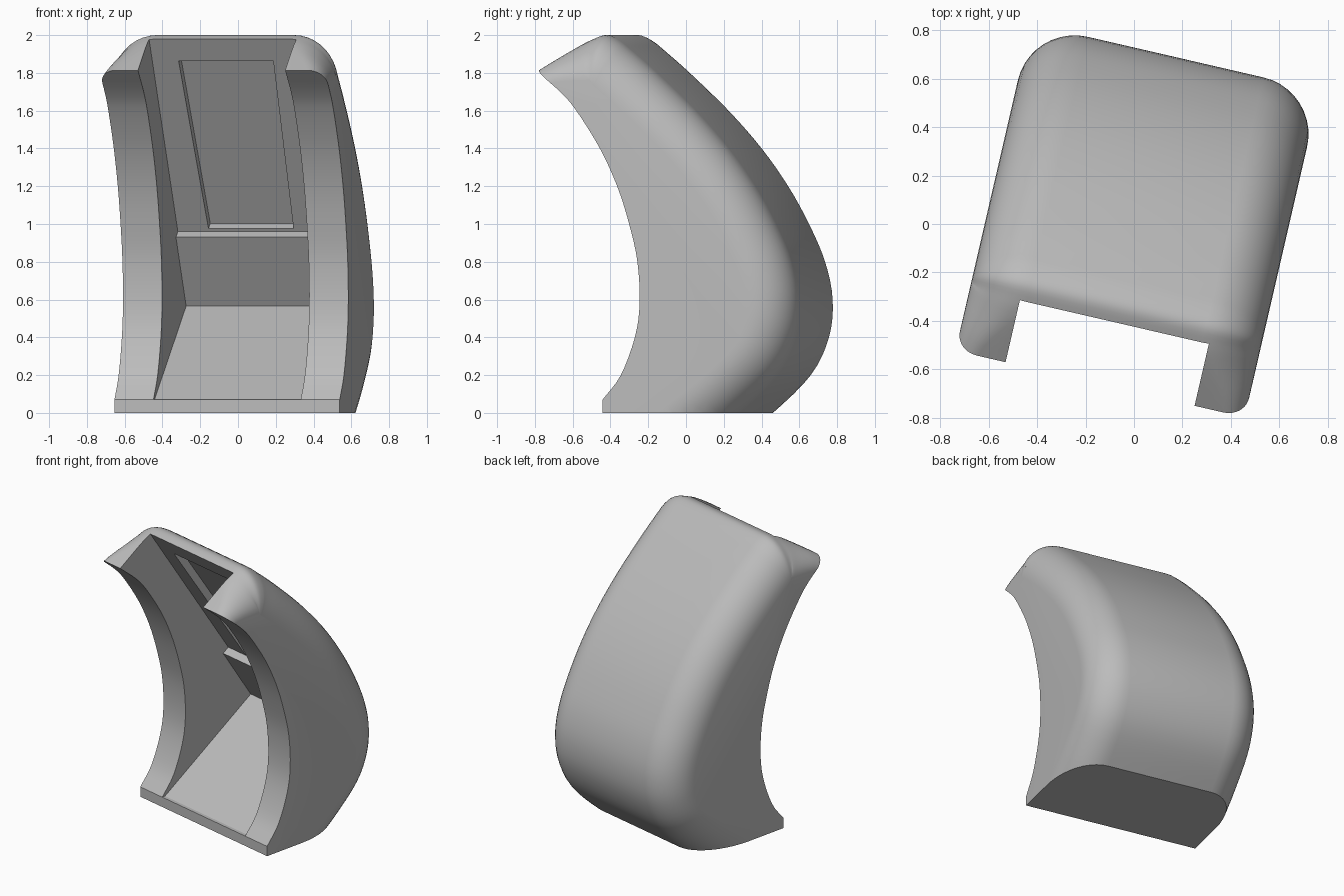
import bpy, bmesh, math
from mathutils import Vector

old = bpy.data.objects.get("Cube")
if old:
    bpy.data.objects.remove(old)

HALF = 0.612          # half the shell width
TURN = math.radians(-13)


def smooth_path(points, steps):
    """Catmull-Rom curve through tuples of any length."""
    pts = [Vector(p) for p in points]
    pts = [2 * pts[0] - pts[1]] + pts + [2 * pts[-1] - pts[-2]]
    path = []
    for a, b, c, d in zip(pts, pts[1:], pts[2:], pts[3:]):
        for k in range(steps):
            t = k / steps
            path.append(0.5 * (2 * b + (c - a) * t + (2 * a - 5 * b + 4 * c - d) * t**2
                               + (3 * b - a - 3 * c + d) * t**3))
    return path + [pts[-2]]


def loft(name, rings):
    """Closed solid through rings of equal point count."""
    bm = bmesh.new()
    loops = [[bm.verts.new(p) for p in ring] for ring in rings]
    n = len(loops[0])
    for a, b in zip(loops, loops[1:]):
        for i in range(n):
            j = (i + 1) % n
            bm.faces.new((a[i], a[j], b[j], b[i]))
    bm.faces.new(loops[0])
    bm.faces.new(loops[-1])
    bmesh.ops.recalc_face_normals(bm, faces=bm.faces)
    mesh = bpy.data.meshes.new(name)
    bm.to_mesh(mesh)
    bm.free()
    obj = bpy.data.objects.new(name, mesh)
    bpy.context.collection.objects.link(obj)
    return obj


def prism(name, outline, half_widths):
    return loft(name, [[(s * w, y, z) for (y, z), w in zip(outline, half_widths)]
                       for s in (-1, 1)])


def cut(obj, cutter):
    cutter.hide_render = True
    mod = obj.modifiers.new("cut", "BOOLEAN")
    mod.operation = "DIFFERENCE"
    mod.solver = "EXACT"
    mod.object = cutter
    bpy.context.view_layer.objects.active = obj
    bpy.ops.object.modifier_apply(modifier=mod.name)
    bpy.data.objects.remove(cutter)


# Side profile of the top and back, from the front lip over the crest to below the base
outer = [(-.9, 1.664), (-.68, 1.81), (-.5, 1.93), (-.41, 1.98), (-.34, 2), (-.27, 1.97),
         (-.2, 1.915), (-.067, 1.8), (.144, 1.6), (.323, 1.4), (.467, 1.2), (.58, 1),
         (.667, .8), (.708, .6), (.688, .4), (.59, .2), (.385, 0), (.19, -.15), (0, -.3)]
radii = [.09, .09, .2] + [.24] * (len(outer) - 3)

# Where the rounded edge meets the flat sides; the crest closes up to a tight corner
crest, inner_crest = Vector(outer[4]), Vector((-.37, 1.745))
rows = []
for i, (p, r) in enumerate(zip(outer, radii)):
    p = Vector(p)
    d = (Vector(outer[min(i + 1, len(outer) - 1)]) - Vector(outer[max(i - 1, 0)])).normalized()
    inner = p - r * Vector((-d.y, d.x))
    if abs(i - 4) < 2:
        inner = inner_crest + .15 * (p - crest)
    rows.append((*p, *inner, r))
rows = smooth_path(rows, 4)
rows.append(Vector((-.9, -.6, -.9, -.6, .09)))

# Shell with rounded back edges
rings = []
for side in (-1, 1):
    for k in range(11):
        a = math.radians(9 * (k if side > 0 else 10 - k))
        f = 1 - math.cos(a)
        rings.append([(side * (HALF - r * (1 - math.sin(a))), y + (iy - y) * f, z + (iz - z) * f)
                      for y, z, iy, iz, r in rows])
shell = loft("curved_shell", rings)

# Flat base
cut(shell, prism("base_cutter", [(-2, -2), (2, -2), (2, 0), (-2, 0)], [2] * 4))

# Concave front edge
front = smooth_path([(-.309, .07), (-.21, .2), (-.134, .4), (-.108, .58), (-.12, .8),
                     (-.165, 1), (-.23, 1.2), (-.324, 1.4), (-.452, 1.6), (-.54, 1.7),
                     (-.67, 1.81), (-.8, 1.92)], 4)
front = [(-2, -1), (-.309, -1)] + [tuple(p) for p in front] + [(-2, 1.92)]
cut(shell, prism("front_cutter", front, [2] * len(front)))

# Open cavity with sloping floor and stepped back wall
cavity = [(-2, .07), (-.285, .07), (.46, .565), (.22, .93), (.265, .96),
          (-.417, 1.985), (-.6, 2.26), (-2, 2.26)]
cut(shell, prism("cavity_cutter", cavity, [.4] * len(cavity)))

# Shallow tapered pocket in the back wall
low, high, deep = Vector((.255, .975)), Vector((-.334, 1.865)), Vector((.042, .028))
cut(shell, prism("pocket_cutter", [low - deep, high - deep, high + deep, low + deep],
                 [.231, .257, .257, .231]))

# Finish
grey = bpy.data.materials.new("plain_grey")
grey.use_nodes = True
colour = (.5, .5, .5, 1)
grey.diffuse_color = colour
grey.node_tree.nodes["Principled BSDF"].inputs["Base Color"].default_value = colour
shell.data.materials.clear()
shell.data.materials.append(grey)
for poly in shell.data.polygons:
    poly.material_index = 0
shell.rotation_euler.z = TURN
shell.location = (.012 * math.cos(TURN), .012 * math.sin(TURN), 0)
bpy.ops.object.select_all(action="DESELECT")
shell.select_set(True)
bpy.context.view_layer.objects.active = shell
bpy.ops.object.shade_smooth_by_angle(angle=math.radians(25))
